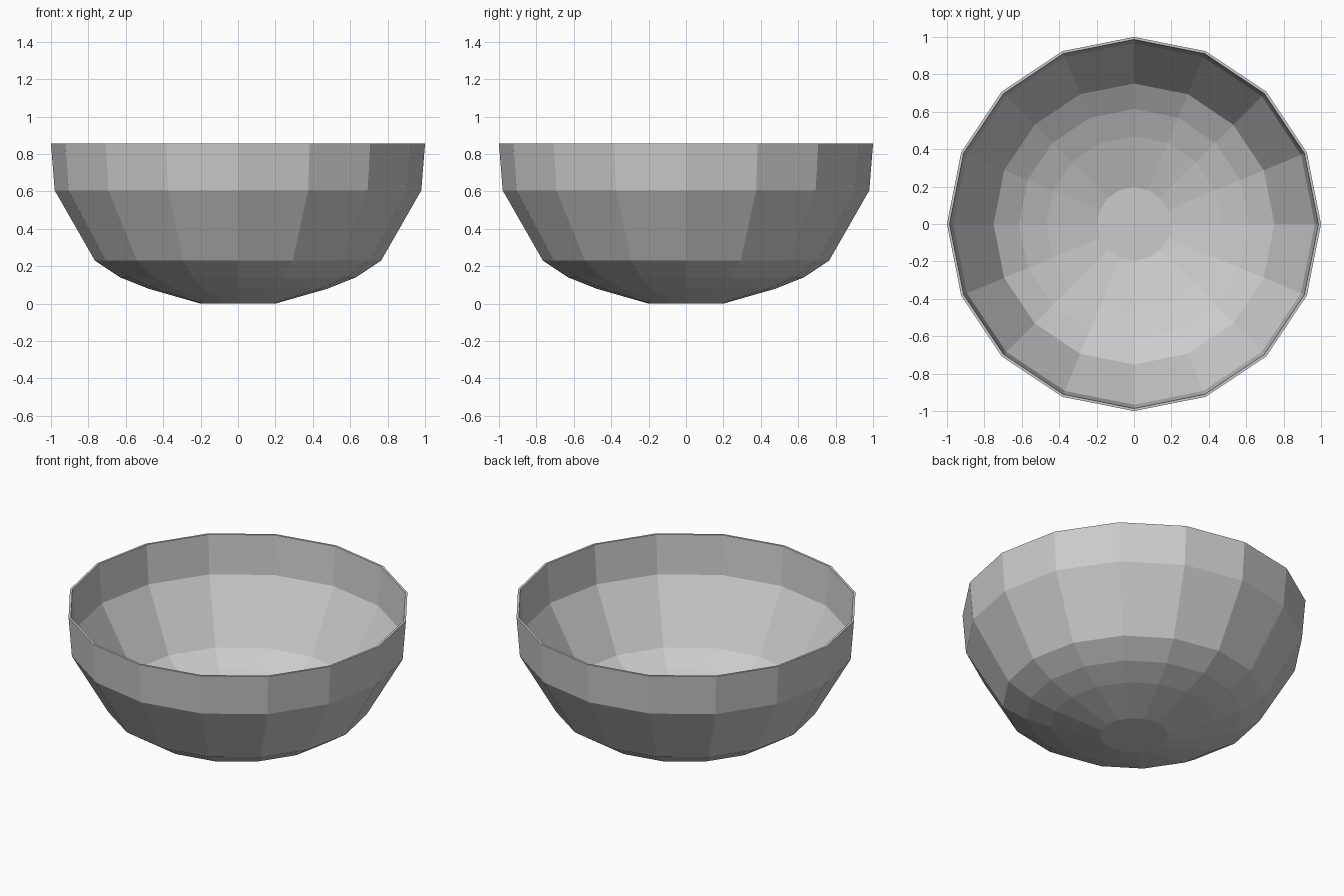
import bpy, bmesh, math

if "Cube" in bpy.data.objects:
    bpy.data.objects.remove(bpy.data.objects["Cube"])

SIDES = 16

# Cross-section (radius, height): outer wall going up, inner wall coming down
outer = [(0.20, 0.0), (0.48, 0.08), (0.63, 0.14), (0.765, 0.23), (0.98, 0.605), (1.0, 0.855)]
inner = [(0.986, 0.855), (0.966, 0.608), (0.751, 0.237), (0.615, 0.153), (0.469, 0.094), (0.197, 0.014)]

grey = bpy.data.materials.new("grey")
grey.diffuse_color = (0.6, 0.6, 0.6, 1)
grey.use_nodes = True
grey.node_tree.nodes["Principled BSDF"].inputs["Base Color"].default_value = grey.diffuse_color

# Bowl: the profile spun into rings, closed by flat bottom discs
bm = bmesh.new()
rings = []
for r, z in outer + inner:
    rings.append([bm.verts.new((r * math.cos(2 * math.pi * i / SIDES),
                                r * math.sin(2 * math.pi * i / SIDES), z))
                  for i in range(SIDES)])
for a, b in zip(rings, rings[1:]):
    for i in range(SIDES):
        j = (i + 1) % SIDES
        bm.faces.new((a[i], a[j], b[j], b[i]))
bm.faces.new(rings[0][::-1])   # underside
bm.faces.new(rings[-1])        # inside floor
bmesh.ops.recalc_face_normals(bm, faces=bm.faces)

mesh = bpy.data.meshes.new("bowl")
bm.to_mesh(mesh)
bm.free()
mesh.materials.append(grey)
bpy.context.collection.objects.link(bpy.data.objects.new("bowl", mesh))
